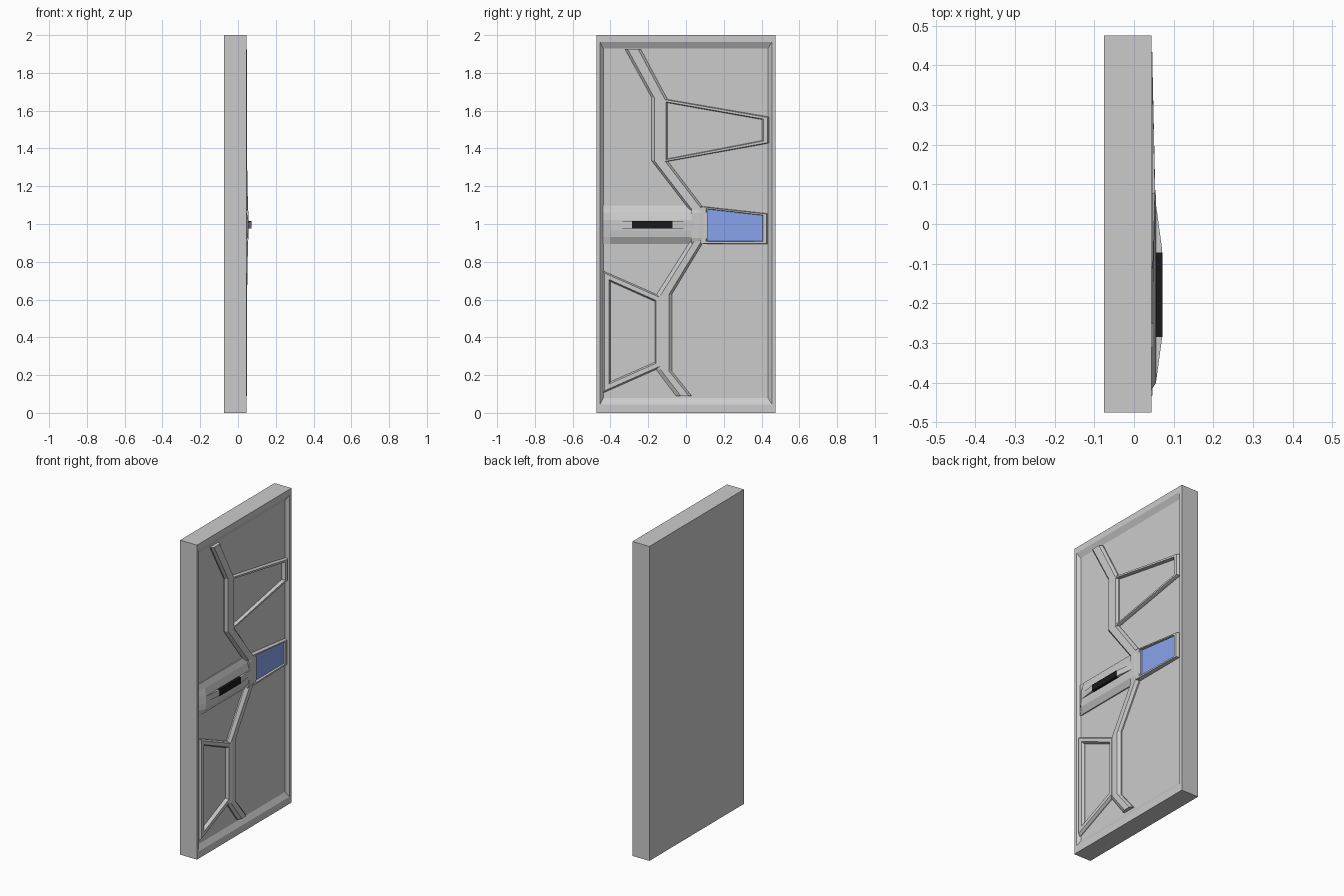
import bpy, bmesh

FLOOR = 0.026   # bottom of the recessed panel
BASE = 0.018    # hidden foot of the raised trim


def material(name, color):
    m = bpy.data.materials.new(name)
    m.diffuse_color = color
    return m


def loft(name, rings, closed=False, mat=None):
    """Skin a list of equal-sized point rings; cap the ends unless closed."""
    bm = bmesh.new()
    vr = [[bm.verts.new(p) for p in r] for r in rings]
    n = len(rings[0])
    pairs = list(zip(vr, vr[1:])) + ([(vr[-1], vr[0])] if closed else [])
    for a, b in pairs:
        for i in range(n):
            j = (i + 1) % n
            bm.faces.new((a[i], a[j], b[j], b[i]))
    if not closed:
        bm.faces.new(vr[0][::-1])
        bm.faces.new(vr[-1])
    bmesh.ops.recalc_face_normals(bm, faces=bm.faces)
    me = bpy.data.meshes.new(name)
    bm.to_mesh(me)
    bm.free()
    ob = bpy.data.objects.new(name, me)
    bpy.context.collection.objects.link(ob)
    if mat:
        me.materials.append(mat)
    return ob


def strip(name, side_a, side_b, heights, fa=0.2, fb=0.2, closed=False):
    """Raised trim between two (y, z) polylines, with chamfered shoulders."""
    rings = []
    for (ya, za), (yb, zb), h in zip(side_a, side_b, heights):
        def at(t, x):
            return (x, ya + (yb - ya) * t, za + (zb - za) * t)
        rings.append([at(0, BASE), at(0, FLOOR + 0.008), at(fa, h),
                      at(1 - fb, h), at(1, FLOOR + 0.008), at(1, BASE)])
    return loft(name, rings, closed)


def rect(x, y0, y1, z0, z1):
    return [(x, y0, z0), (x, y1, z0), (x, y1, z1), (x, y0, z1)]


def prism(name, outline, z0, z1, mat=None):
    return loft(name, [[(x, y, z) for x, y in outline] for z in (z0, z1)], mat=mat)


blue = material("window_blue", (0.25, 0.37, 0.85, 1))
black = material("grip_black", (0.01, 0.01, 0.01, 1))

# Door slab with a bevelled recess on the +x side
loft("door_slab", [rect(-0.075, -0.475, 0.475, 0, 2),
                   rect(0.044, -0.475, 0.475, 0, 2),
                   rect(0.044, -0.455, 0.455, 0.045, 1.963),
                   rect(FLOOR, -0.438, 0.435, 0.078, 1.93)])

# Bent ribs running up and down from the hub
strip("upper_rib",
      [(-0.322, 1.923), (-0.182, 1.67), (-0.182, 1.335), (0.03, 1.06)],
      [(-0.238, 1.923), (-0.098, 1.66), (-0.098, 1.335), (0.1, 1.075)],
      [0.048, 0.048, 0.048, 0.053], 0.17, 0.17)
strip("lower_rib",
      [(0.02, 0.905), (-0.162, 0.617), (-0.162, 0.235), (-0.053, 0.09)],
      [(0.095, 0.91), (-0.075, 0.628), (-0.075, 0.22), (0.03, 0.09)],
      [0.053, 0.048, 0.048, 0.048], 0.3, 0.18)

# Trapezoid frames
strip("upper_frame",
      [(-0.13, 1.665), (0.44, 1.567), (0.44, 1.428), (-0.13, 1.325)],
      [(-0.1, 1.642), (0.402, 1.553), (0.402, 1.442), (-0.1, 1.345)],
      [0.047] * 4, closed=True)
strip("lower_frame",
      [(-0.44, 0.752), (-0.135, 0.618), (-0.135, 0.24), (-0.44, 0.105)],
      [(-0.4, 0.695), (-0.165, 0.59), (-0.165, 0.268), (-0.4, 0.165)],
      [0.047] * 4, closed=True)
strip("window_frame",
      [(0.07, 1.095), (0.432, 1.055), (0.432, 0.894), (0.07, 0.894)],
      [(0.115, 1.078), (0.403, 1.045), (0.403, 0.91), (0.115, 0.91)],
      [0.053, 0.046, 0.046, 0.053], closed=True)

# Blue window pane
loft("window_pane", [[(x, 0.105, 0.9), (x, 0.415, 0.9), (x, 0.415, 1.05), (x, 0.105, 1.085)]
                     for x in (BASE, 0.037)], mat=blue)

# Hub where the ribs, window and handle plate meet
loft("hub", [[(BASE, y, 0.895), (x - 0.008, y, 0.895), (x, y, 0.925), (x, y, 1.06),
              (x - 0.008, y, z), (BASE, y, z)]
             for y, x, z in ((0.03, 0.056, 1.085), (0.065, 0.056, 1.095),
                             (0.09, 0.053, 1.092), (0.115, 0.05, 1.088))])

# Sloped handle plate, tapering to the floor at its outer end
section = [(BASE, 0.893), (FLOOR + 0.006, 0.895), (0.052, 0.93), (0.056, 0.965),
           (0.056, 1.02), (0.046, 1.06), (FLOOR + 0.006, 1.097), (BASE, 1.098)]
loft("handle_plate",
     [[(min(x, FLOOR + 0.003), -0.44, z) for x, z in section]] +
     [[(x, y, z) for x, z in section] for y in (-0.4, 0.04)])

# Handle bar with black grip
prism("handle_bar", [(0.03, -0.395), (0.056, -0.395), (0.071, -0.285),
                     (0.071, -0.065), (0.056, 0.045), (0.03, 0.045)], 0.977, 1.013)
prism("handle_grip", [(0.05, -0.285), (0.072, -0.285), (0.072, -0.072),
                      (0.05, -0.072)], 0.975, 1.015, black)
